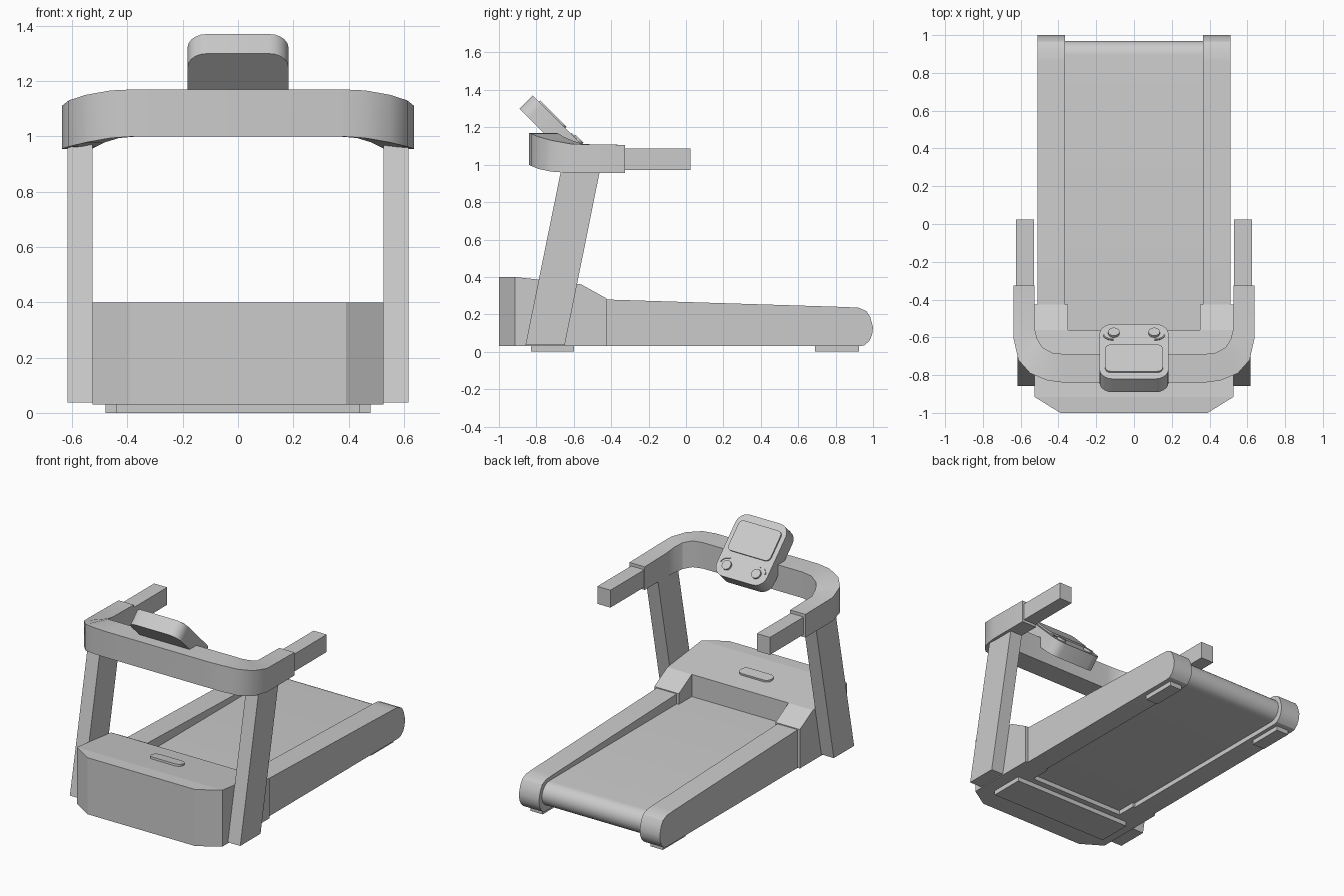
import bpy, bmesh, math
from mathutils import Matrix, Vector

if "Cube" in bpy.data.objects:
    bpy.data.objects.remove(bpy.data.objects["Cube"])


def loft(name, rings, smooth=False, matrix=Matrix()):
    """Skin a solid through rings of matching points and cap both ends."""
    bm = bmesh.new()
    vs = [[bm.verts.new(matrix @ Vector(p)) for p in r] for r in rings]
    n = len(vs[0])
    for a, b in zip(vs, vs[1:]):
        for i in range(n):
            j = (i + 1) % n
            bm.faces.new((a[i], a[j], b[j], b[i]))
    bm.faces.new(vs[0])
    bm.faces.new(vs[-1])
    bmesh.ops.recalc_face_normals(bm, faces=bm.faces)
    me = bpy.data.meshes.new(name)
    bm.to_mesh(me)
    bm.free()
    ob = bpy.data.objects.new(name, me)
    bpy.context.collection.objects.link(ob)
    if smooth:
        bpy.ops.object.select_all(action='DESELECT')
        ob.select_set(True)
        bpy.context.view_layer.objects.active = ob
        bpy.ops.object.shade_smooth_by_angle(angle=math.radians(30))
    return ob


def side_prism(name, profile, x0, x1, smooth=False):
    """Extrude a (y, z) profile along x."""
    return loft(name, [[(x, y, z) for y, z in profile] for x in (x0, x1)], smooth)


def box(name, x0, x1, y0, y1, z0, z1):
    return side_prism(name, [(y0, z0), (y1, z0), (y1, z1), (y0, z1)], x0, x1)


def pad(name, cx, cy, w, h, r, z0, z1, matrix, seg=5):
    """Rounded-corner plate."""
    pts = []
    for k, (sx, sy) in enumerate(((1, 1), (-1, 1), (-1, -1), (1, -1))):
        for i in range(seg + 1):
            a = math.pi / 2 * (k + i / seg)
            pts.append((cx + sx * (w / 2 - r) + r * math.cos(a),
                        cy + sy * (h / 2 - r) + r * math.sin(a)))
    clean = [p for i, p in enumerate(pts) if math.dist(p, pts[i - 1]) > 1e-5]
    return loft(name, [[(x, y, z) for x, y in clean] for z in (z0, z1)], True, matrix)


# Motor hood: chamfered front, top sloping towards the belt
hood = [(-1.0, .39, .40), (-.915, .527, .40), (-.56, .527, .36)]
loft("motor_hood", [[(-w, y, .03), (w, y, .03), (w, y, t), (-w, y, t)] for y, w, t in hood])
tilt = Matrix.Translation((0, -.73, .38)) @ Matrix.Rotation(math.atan2(-.04, .355), 4, 'X')
pad("hood_button", 0, 0, .23, .075, .036, -.01, .012, tilt)
box("front_foot_plate", -.44, .44, -.83, -.60, 0, .035)

# Running belt with rounded rear roller end
r, zc = .0775, .1375
belt = [(-.60, .06), (-.60, .215)]
belt += [(.97 - r + r * math.cos(a), zc + r * math.sin(a))
         for a in [math.pi / 2 - math.pi * i / 14 for i in range(15)]]
side_prism("running_belt", belt, -.364, .364, True)

rail = [(-.45, .03), (-.45, .28), (.86, .239), (.925, .235), (.965, .217), (.985, .185),
        (1.0, .13), (.995, .09), (.98, .058), (.955, .035), (.93, .03)]
hood_arm = [(-.56, .03), (-.56, .36), (-.425, .285), (-.425, .03)]
post = [(-.858, .037), (-.648, .037), (-.46, .97), (-.668, .97)]
for s, side in ((1, "right"), (-1, "left")):
    # Side rail, the hood arm covering its front, and its rear foot
    side_prism("side_rail_" + side, rail, s * .365, s * .51, True)
    side_prism("hood_arm_" + side, hood_arm, s * .35, s * .527)
    box("rear_foot_" + side, s * .39, s * .48, .69, .925, 0, .035)
    # Leaning upright and hand grip
    side_prism("upright_" + side, post, s * .527, s * .617)
    box("hand_grip_" + side, s * .53, s * .625, -.34, .025, .972, 1.086)

# Handlebar: (outer x, outer y, inner x, inner y, bottom, top) around half the bend
half = [(.37, -.84, .36, -.69, 1.0, 1.17), (.46, -.828, .43, -.682, .994, 1.166),
        (.55, -.79, .483, -.655, .978, 1.15), (.612, -.72, .512, -.61, .963, 1.13),
        (.637, -.61, .527, -.55, .955, 1.11), (.637, -.325, .527, -.325, .955, 1.106)]
rings = []
for s, seq in ((-1, half[::-1]), (1, half)):
    for ox, oy, ix, iy, b, t in seq:
        rings.append([(s * ox, oy, b), (s * ix, iy, b), (s * ix, iy, t), (s * ox, oy, t)])
loft("handlebar", rings, True)

# Console: local y runs up the screen, local z faces the user
q = math.sqrt(.5)
con = Matrix(((-1, 0, 0, 0), (0, -q, q, -.675), (0, q, q, 1.225), (0, 0, 0, 1)))
pad("console", 0, 0, .365, .41, .07, -.10, 0, con)
pad("console_screen", 0, .058, .305, .20, .03, -.01, .010, con)
for s, side in ((1, "right"), (-1, "left")):
    pad("console_knob_" + side, s * .107, -.135, .06, .06, .03, -.01, .014, con)
    # Curved ridge beside each knob
    angles = [math.radians(60 + 80 * i / 6) for i in range(7)]
    arc = [(rad, a) for rad, seq in ((.052, angles), (.045, angles[::-1])) for a in seq]
    loft("console_ridge_" + side,
         [[(s * (.115 - rd * math.cos(a + .4)), -.135 + rd * math.sin(a + .4), z)
           for rd, a in arc] for z in (-.01, .006)], False, con)
